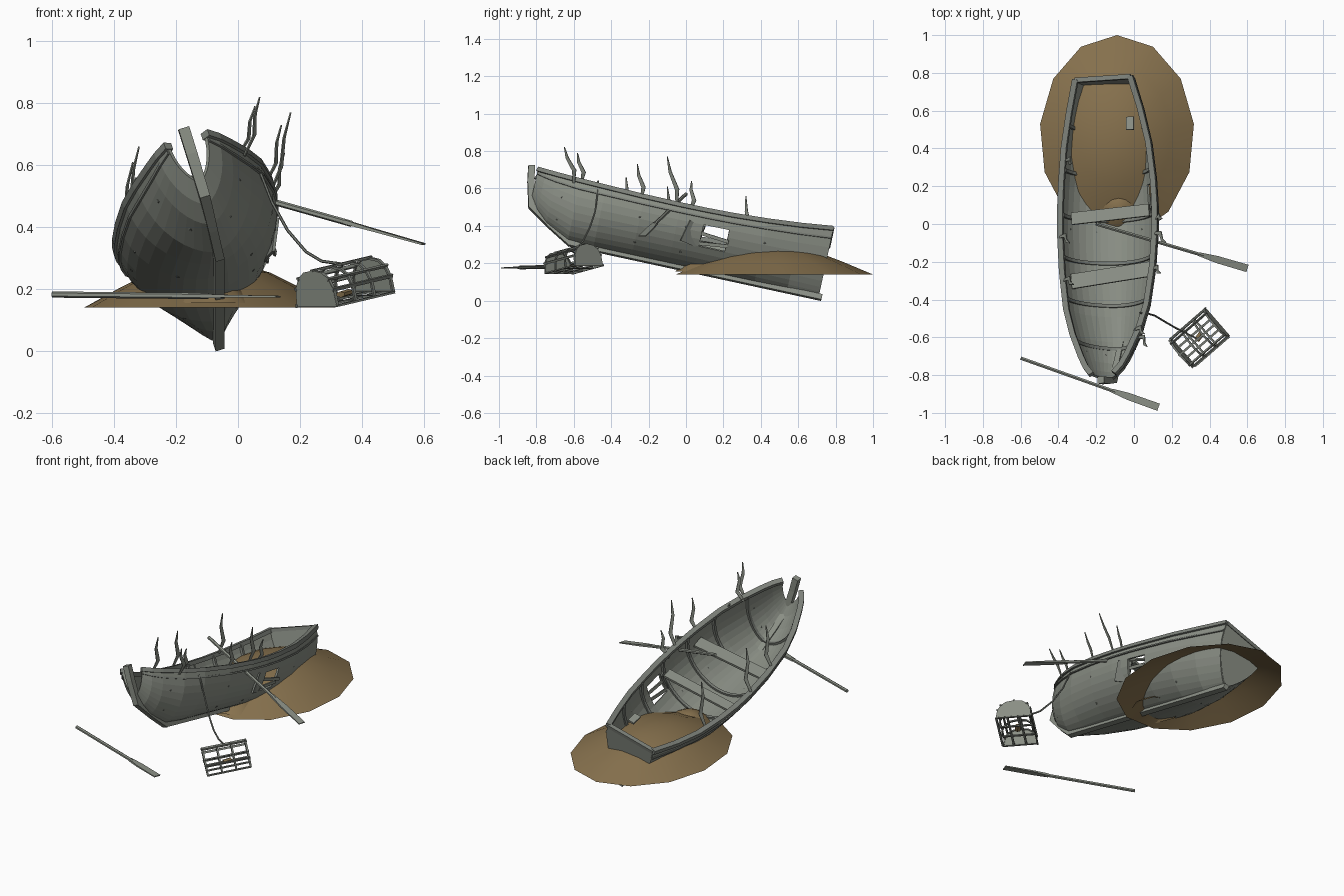
import bpy, bmesh
from math import sin, cos, pi, radians
from mathutils import Matrix, Vector

if "Cube" in bpy.data.objects:
    bpy.data.objects.remove(bpy.data.objects["Cube"])


def material(name, rgb):
    m = bpy.data.materials.new(name)
    m.use_nodes = True
    m.diffuse_color = (*rgb, 1)
    m.node_tree.nodes["Principled BSDF"].inputs["Base Color"].default_value = (*rgb, 1)
    return m


WOOD = material("weathered wood", (.26, .28, .24))
TRIM = material("dark weathered wood", (.2, .215, .19))
SAND = material("sand", (.24, .165, .075))
WORLD = Matrix.Identity(4)
# Boat rests pitched bow-up and rolled to one side
BOAT = (Matrix.Translation((-.06, .05, .155))
        @ Matrix.Rotation(radians(-12.2), 4, 'X') @ Matrix.Rotation(radians(-17.5), 4, 'Y'))


def finish(name, bm, mat, frame=WORLD, recalc=True):
    if recalc:
        bmesh.ops.recalc_face_normals(bm, faces=bm.faces)
    me = bpy.data.meshes.new(name)
    bm.to_mesh(me)
    bm.free()
    me.materials.append(mat)
    ob = bpy.data.objects.new(name, me)
    ob.matrix_world = frame
    bpy.context.collection.objects.link(ob)
    return ob


def add_beam(bm, pts, w, h, side, sides=4):
    """Sweep a box (or round) section along pts; w runs along the side direction."""
    pts = [Vector(p) for p in pts]
    n = len(pts)
    w = w if isinstance(w, (list, tuple)) else [w] * n
    h = h if isinstance(h, (list, tuple)) else [h] * n
    grow = .5 / cos(pi / 4) if sides == 4 else .5
    rings = []
    for i, p in enumerate(pts):
        t = (pts[min(i + 1, n - 1)] - pts[max(i - 1, 0)]).normalized()
        s = Vector(side)
        s = (s - t * s.dot(t)).normalized()
        b = t.cross(s)
        ring = []
        for k in range(sides):
            a = 2 * pi * (k + .5) / sides
            ring.append(bm.verts.new(p + s * cos(a) * w[i] * grow + b * sin(a) * h[i] * grow))
        rings.append(ring)
    for r, q in zip(rings, rings[1:]):
        for k in range(sides):
            j = (k + 1) % sides
            bm.faces.new((r[k], r[j], q[j], q[k]))
    bm.faces.new(rings[0][::-1])
    bm.faces.new(rings[-1])


def beam(name, pts, w, h, side, mat=WOOD, frame=WORLD, sides=4):
    bm = bmesh.new()
    add_beam(bm, pts, w, h, side, sides)
    return finish(name, bm, mat, frame)


# Hull stations: position along keel, half beam, sheer height, bottom height, hollowness
STATIONS = [
    (-.935, .062, .352, .21, 1.5), (-.89, .098, .338, .145, 1.35), (-.83, .128, .325, .09, 1.3),
    (-.7, .182, .302, .025, 1.25), (-.56, .222, .285, .018, 1.2), (-.35, .25, .27, .018, 1.1),
    (-.15, .262, .264, .018, 1.1), (-.01, .262, .265, .018, 1.1), (.13, .254, .271, .018, 1.15),
    (.32, .234, .288, .018, 1.3), (.5, .197, .315, .02, 1.55), (.67, .152, .35, .02, 1.85)]
STRIPS = 10


def section(v, t):
    """Point on the hull at keel position v and girth t (-1 to 1)."""
    for a, b in zip(STATIONS, STATIONS[1:]):
        if v <= b[0]:
            break
    f = (v - a[0]) / (b[0] - a[0])
    _, u, top, low, e = [p + (q - p) * f for p, q in zip(a, b)]
    ang = abs(t) * pi / 2
    return Vector((u * sin(ang) ** e * (1 if t > 0 else -1), v, low + (top - low) * (1 - cos(ang))))


# Planked hull with a broken opening in the left side
bm = bmesh.new()
grid = [[bm.verts.new(section(s[0], j / STRIPS)) for j in range(-STRIPS, STRIPS + 1)] for s in STATIONS]
for i in range(len(grid) - 1):
    for j in range(2 * STRIPS):
        hole = STATIONS[i][0] == -.01 and 5 <= j - STRIPS <= 7
        if not hole:
            bm.faces.new((grid[i][j], grid[i][j + 1], grid[i + 1][j + 1], grid[i + 1][j]))
hull = finish("hull", bm, WOOD, BOAT)
mod = hull.modifiers.new("thickness", 'SOLIDIFY')
mod.thickness = .012
mod.offset = 0

# Transom
bm = bmesh.new()
bm.faces.new([bm.verts.new(section(.665, j / STRIPS)) for j in range(-STRIPS, STRIPS + 1)])
mod = finish("transom", bm, WOOD, BOAT).modifiers.new("thickness", 'SOLIDIFY')
mod.thickness = .016
mod.offset = 0
beam("transom_cap", [section(.665, -1), section(.665, 1)], .025, .02, (0, 1, 0), TRIM, BOAT)

# Keel and stem
beam("keel", [(0, -.69, .008), (0, .69, .008)], .03, .03, (1, 0, 0), WOOD, BOAT)
beam("stem", [(0, -.68, .006), (0, -.8, .078), (0, -.93, .165), (0, -.962, .3), (0, -.975, .385)],
     [.03, .03, .034, .036, .036], .036, (1, 0, 0), WOOD, BOAT)

# Gunwales and ribs
for label, sign in (("right", -1), ("left", 1)):
    edge = [section(s[0], sign) for s in STATIONS]
    beam("gunwale_" + label, edge, .03, .024, (1, 0, 0), TRIM, BOAT)
    strake = [section(s[0], sign * .9) + Vector((sign * .007, 0, 0)) for s in STATIONS]
    beam("rub_rail_" + label, strake, .01, .01, (1, 0, 0), TRIM, BOAT)
for n, v in enumerate((-.74, -.5, -.27, -.04, .2, .43)):
    pts = []
    for j in range(-9, 10):
        p = section(v, j / 9)
        pts.append((p.x * .95, v, p.z + .012 * (1 - abs(j) / 9)))
    beam("rib_%d" % n, pts, .018, .014, (0, 1, 0), TRIM, BOAT)

# Thwarts and loose boards
beam("middle_thwart", [(-.22, -.05, .2), (.21, -.03, .2)], .065, .014, (0, 1, 0), WOOD, BOAT)
beam("front_thwart", [(-.22, -.39, .2), (.22, -.35, .2)], .08, .014, (0, 1, 0), WOOD, BOAT)
beam("stern_board", [(.12, .4, .25), (.12, .47, .25)], .04, .012, (1, 0, 0), WOOD, BOAT)
beam("sprung_plank", [(.235, -.1, .14), (.2, -.015, .135)], .12, .01, (.55, 0, 1), TRIM, BOAT)
for n, (z, drop) in enumerate(((.1, .015), (.15, -.02))):
    beam("splinter_%d" % n, [(.185 + n * .03, -.02, z), (.2 + n * .03, .14, z + drop)],
         .018, .008, (.5, 0, 1), WOOD, BOAT)

# Hull pegs
bm = bmesh.new()
for v in (-.78, -.35, -.1, .33):
    for t in (-.75, -.35, .35, .72):
        bmesh.ops.create_icosphere(bm, subdivisions=1, radius=.009,
                                   matrix=Matrix.Translation(section(v, t)))
finish("hull_pegs", bm, TRIM, BOAT)


# Oars: round shaft running into a flat blade
def oar(name, a, b, start):
    a, b = Vector(a), Vector(b)
    flat = (b - a).cross(Vector((0, 0, 1)))
    beam(name + "_shaft", [a, a.lerp(b, start + .03)], .02, .02, flat, WOOD, sides=6)
    beam(name + "_blade", [a.lerp(b, f) for f in (start, start + .12, 1)],
         [.02, .038, .04], [.014, .009, .006], flat)


oar("ground_oar", (-.6, -.71, .182), (.13, -.97, .175), .66)
oar("boat_oar", (-.2, 0, .57), (.6, -.235, .345), .68)


# Sand mounds, open underneath
def mound(name, cx, cy, rx, ry, base, height, seg):
    bm = bmesh.new()
    rings = []
    for r, z in ((1, 0), (.7, .45), (.48, .75), (.24, .94)):
        rings.append([bm.verts.new((cx + rx * r * cos(pi / 2 + 2 * pi * k / seg),
                                    cy + ry * r * sin(pi / 2 + 2 * pi * k / seg),
                                    base + height * z)) for k in range(seg)])
    for a, b in zip(rings, rings[1:]):
        for k in range(seg):
            j = (k + 1) % seg
            bm.faces.new((a[k], a[j], b[j], b[k]))
    top = bm.verts.new((cx, cy, base + height))
    for k in range(seg):
        bm.faces.new((rings[-1][k], rings[-1][(k + 1) % seg], top))
    for f in bm.faces:
        f.smooth = True
    return finish(name, bm, SAND, recalc=False)


mound("sand_mound", -.09, .465, .41, .535, .14, .15, 13)
mound("small_sand_mound", -.08, .09, .14, .15, .155, .075, 8)

# Seaweed blades: base and tip
WEEDS = [((.02, -.6, .63), (.07, -.65, .82)), ((0, -.56, .63), (.055, -.58, .79)),
         ((.09, -.24, .54), (.14, -.26, .73)), ((.1, -.05, .5), (.17, -.1, .77)),
         ((.1, .02, .48), (.15, .03, .64)), ((-.38, -.3, .41), (-.32, -.32, .66)),
         ((-.4, -.07, .35), (-.34, -.1, .61)), ((-.37, .33, .28), (-.33, .32, .56))]
bm = bmesh.new()
for a, b in WEEDS:
    a, b = Vector(a), Vector(b)
    bend = Vector((.015, .02, 0))
    add_beam(bm, [a, a.lerp(b, .35) + bend, a.lerp(b, .7), b], [.012, .024, .018, .004],
             .004, (.4, 1, 0))
finish("seaweed", bm, WOOD)

# Wicker trap: arched hoops, long slats, closed ends
along = Vector((.19, .165, .045)).normalized()
across = Vector((0, 0, 1)).cross(along).normalized()
TRAP = Matrix((along, across, along.cross(across))).transposed().to_4x4()
TRAP.translation = (.349, -.6, .168)
HALF = .122


def arch(x, a, k=1):
    c = cos(a)
    return Vector((x, .098 * k * abs(c) ** .8 * (1 if c > 0 else -1), .115 * k * sin(a) ** .8))


ANGLES = [max(0, min(pi, pi * k / 8)) for k in range(9)]
bm = bmesh.new()
for x in (-HALF, -HALF / 3, HALF / 3, HALF):
    add_beam(bm, [arch(x, abs(a), .97) for a in ANGLES[:-1]] + [(x, -.095, 0)], .01, .008, (1, 0, 0))
    add_beam(bm, [(x, -.098, 0), (x, .098, 0)], .01, .008, (1, 0, 0))
for a in ANGLES[::2][:-1] + [ANGLES[1], ANGLES[7]]:
    add_beam(bm, [arch(-HALF - .008, a), arch(HALF + .008, a)], .012, .007, (0, sin(a), cos(a)))
for y in (-.098, -.035, .035):
    add_beam(bm, [(-HALF, y, 0), (HALF, y, 0)], .012, .007, (0, 1, 0))
finish("trap_frame", bm, TRIM, TRAP)
for label, x in (("near", -HALF), ("far", HALF)):
    bm = bmesh.new()
    bm.faces.new([bm.verts.new(arch(x, a)) for a in ANGLES[:-1]] + [bm.verts.new((x, -.098, 0))])
    finish("trap_end_" + label, bm, WOOD, TRAP).modifiers.new("thickness", 'SOLIDIFY').thickness = .006
beam("trap_bait", [(-.02, 0, .018), (.025, .01, .018)], .035, .02, (0, 1, 0), SAND, TRAP, 6)

# Rope from gunwale to trap
beam("rope", [(.03, -.47, .64), (.075, -.475, .57), (.11, -.485, .48), (.16, -.515, .39),
              (.22, -.55, .32), (.27, -.575, .29), (.34, -.61, .28)], .01, .01, (0, 1, 0), TRIM, sides=6)
